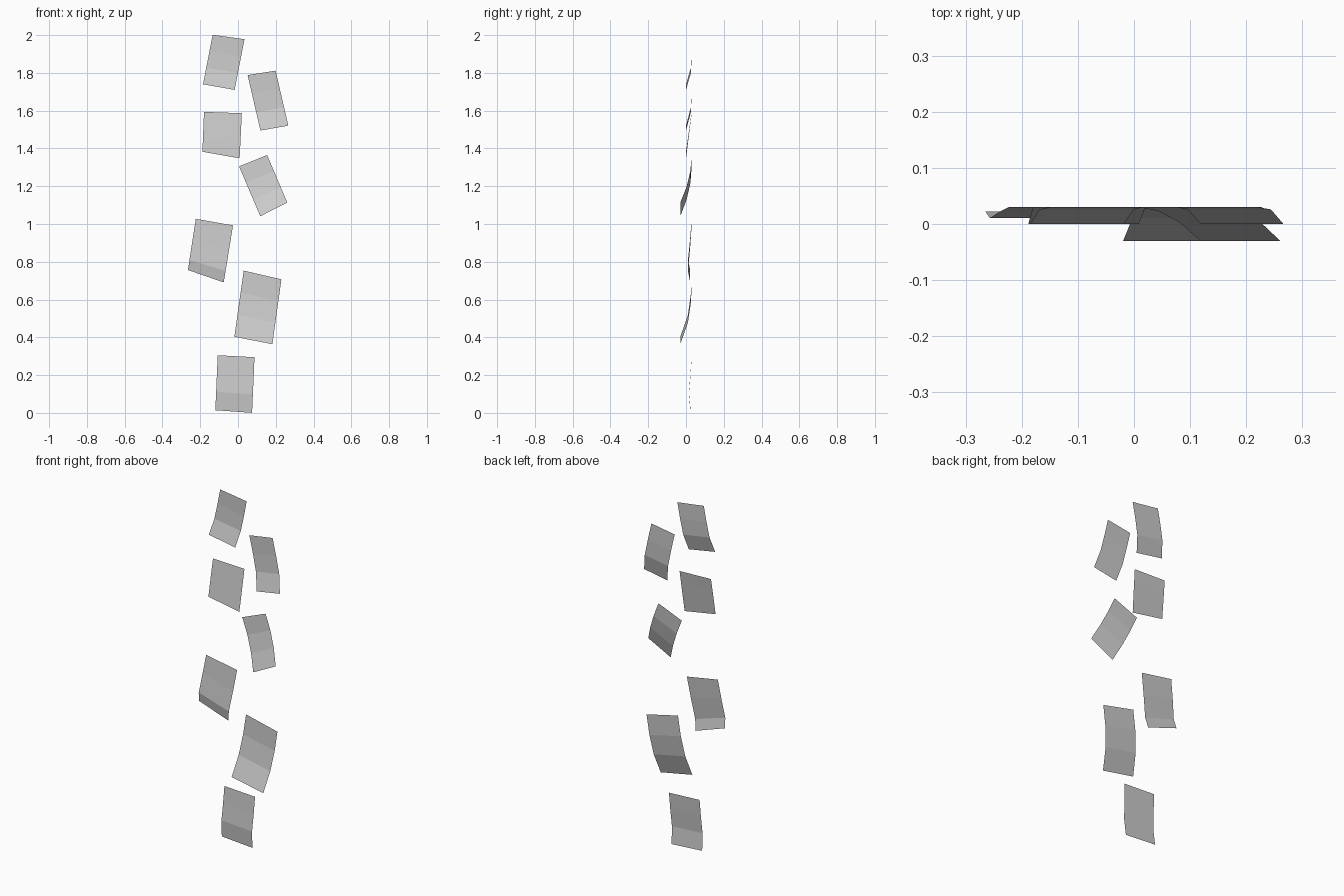
import bpy
from math import radians, sin, cos
from mathutils import Vector

cube = bpy.data.objects.get("Cube")
if cube:
    bpy.data.objects.remove(cube)

# One plain grey paper colour
paper = bpy.data.materials.new("grey_paper")
paper.use_nodes = True
grey = (.6, .6, .6, 1)
paper.diffuse_color = grey
paper.node_tree.nodes["Principled BSDF"].inputs["Base Color"].default_value = grey

BACK = .03  # depth of every sheet's top edge


def swoop(amount, power):
    """Depth rule: the foot of the sheet curls toward the front."""
    return lambda t: BACK - amount * t ** power


def flick(amount):
    """Depth rule: the sheet sags forward, then its foot flicks back."""
    return lambda t: BACK - amount * sin(2.75 * t ** 1.7)


def sheet(name, x, top, width, length, lean, tilt, depth, folds=(1 / 3, 2 / 3)):
    """Open sheet hung from its top middle point, folded along two creases.
    Lean turns the spine; tilt turns the top and bottom edges (degrees)."""
    start = Vector((x, 0, top))
    spine = Vector((-sin(radians(lean)), 0, -cos(radians(lean)))) * length
    stops = (0, *folds, 1)
    verts = []
    for row, along in enumerate(stops):
        angle = radians(tilt[0] + (tilt[1] - tilt[0]) * along)
        half = Vector((cos(angle), 0, sin(angle))) * width / 2
        middle = start + spine * along
        middle.y = depth(row / (len(stops) - 1))
        verts += [middle - half, middle + half]
    faces = [(i, i + 2, i + 3, i + 1) for i in range(0, len(verts) - 2, 2)]
    mesh = bpy.data.meshes.new(name)
    mesh.from_pydata(verts, [], faces)
    mesh.materials.append(paper)
    mesh.update()
    obj = bpy.data.objects.new(name, mesh)
    bpy.context.collection.objects.link(obj)


# Loose sheets, from the highest to the lowest
sheet("top_sheet", x=-.05, top=1.99, width=.17, length=.27,
      lean=11, tilt=(-8, -10), depth=swoop(.03, power=5))
sheet("upper_left_sheet", x=.125, top=1.8, width=.15, length=.3,
      lean=-13, tilt=(9, 10), depth=swoop(.03, power=5))
sheet("upper_right_sheet", x=-.08, top=1.59, width=.2, length=.225,
      lean=2.5, tilt=(-2, -10), depth=swoop(.03, power=1))
sheet("middle_left_sheet", x=.08, top=1.335, width=.16, length=.28,
      lean=-23, tilt=(22, 27), depth=swoop(.06, power=2))
sheet("middle_right_sheet", x=-.125, top=1.01, width=.2, length=.29,
      lean=9, tilt=(-10, -19), depth=flick(.02), folds=(.4, .8))
sheet("lower_left_sheet", x=.13, top=.73, width=.205, length=.35,
      lean=8, tilt=(-13, -11), depth=swoop(.06, power=2.75))
sheet("bottom_sheet", x=-.01, top=.3, width=.195, length=.293,
      lean=2.5, tilt=(-3, -4), depth=flick(.015))
